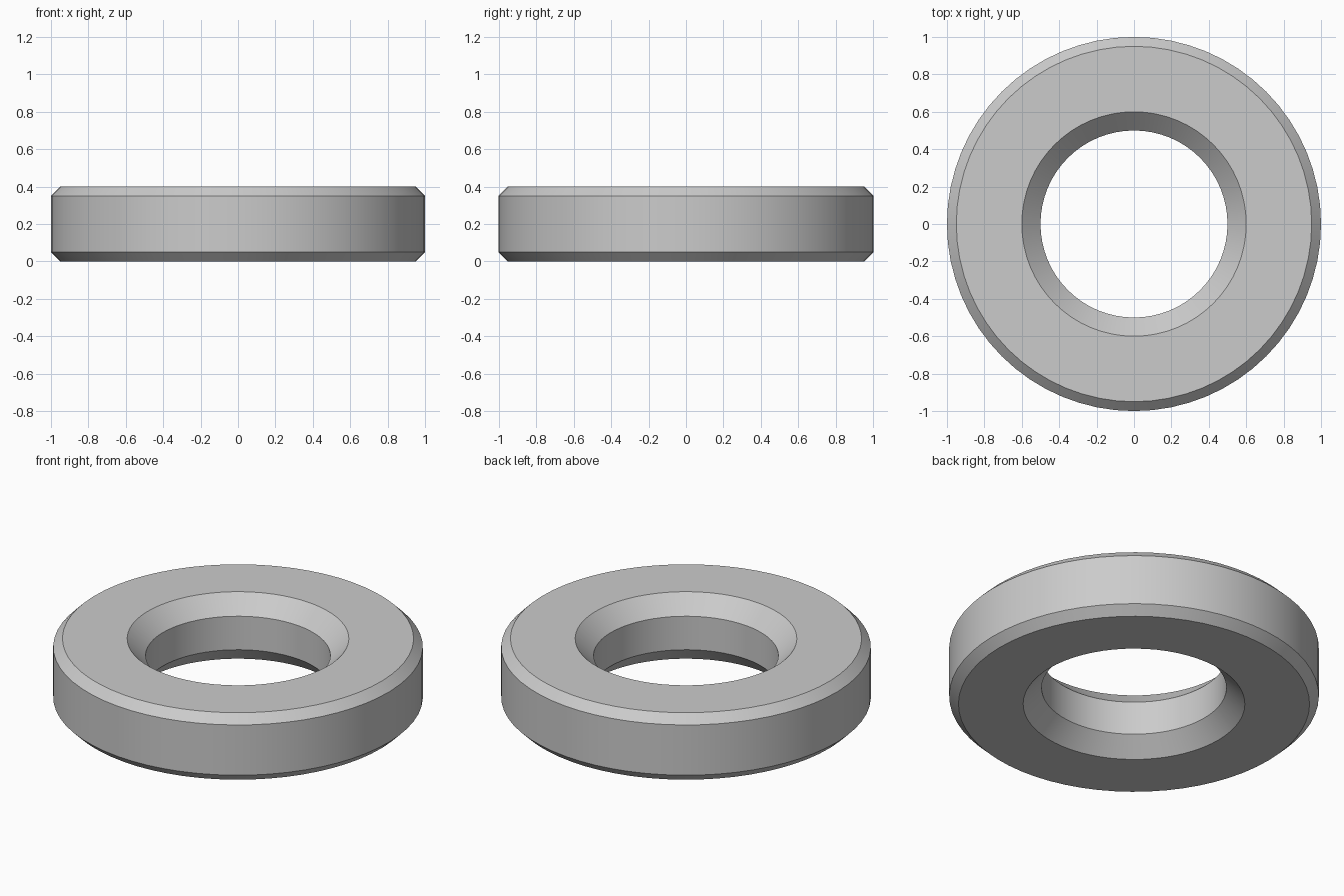
import bpy
import bmesh
from math import radians, tau
from mathutils import Matrix

# Remove the default cube
cube = bpy.data.objects.get("Cube")
if cube:
    bpy.data.objects.remove(cube, do_unlink=True)

# Ring dimensions
SEGMENTS = 64
HEIGHT = 0.4
OUTER, OUTER_CHAMFER = 1.0, 0.05
BORE, BORE_CHAMFER = 0.5, 0.1

# Plain grey metal
grey = bpy.data.materials.new("plain grey")
color = (0.6, 0.6, 0.6, 1.0)
grey.diffuse_color = color
grey.use_nodes = True
grey.node_tree.nodes["Principled BSDF"].inputs["Base Color"].default_value = color

# Chamfered cross-section as (radius, height), anticlockwise from the lower bore edge
profile = [
    (BORE + BORE_CHAMFER, 0),
    (OUTER - OUTER_CHAMFER, 0),
    (OUTER, OUTER_CHAMFER),
    (OUTER, HEIGHT - OUTER_CHAMFER),
    (OUTER - OUTER_CHAMFER, HEIGHT),
    (BORE + BORE_CHAMFER, HEIGHT),
    (BORE, HEIGHT - BORE_CHAMFER),
    (BORE, BORE_CHAMFER),
]

# Sweep the section round the vertical axis
bm = bmesh.new()
rings = []
for i in range(SEGMENTS):
    turn = Matrix.Rotation(tau * i / SEGMENTS, 3, "Z")
    rings.append([bm.verts.new(turn.col[0] * r + turn.col[2] * z) for r, z in profile])
for i, ring in enumerate(rings):
    following = rings[(i + 1) % SEGMENTS]
    for j in range(len(profile)):
        k = (j + 1) % len(profile)
        bm.faces.new((ring[j], following[j], following[k], ring[k]))
bmesh.ops.recalc_face_normals(bm, faces=bm.faces)

mesh = bpy.data.meshes.new("chamfered_ring")
bm.to_mesh(mesh)
bm.free()
mesh.materials.append(grey)
ring_object = bpy.data.objects.new("chamfered_ring", mesh)
bpy.context.collection.objects.link(ring_object)

# Smooth round the ring, with crisp chamfer edges
bpy.ops.object.select_all(action="DESELECT")
ring_object.select_set(True)
bpy.context.view_layer.objects.active = ring_object
bpy.ops.object.shade_smooth_by_angle(angle=radians(30))
